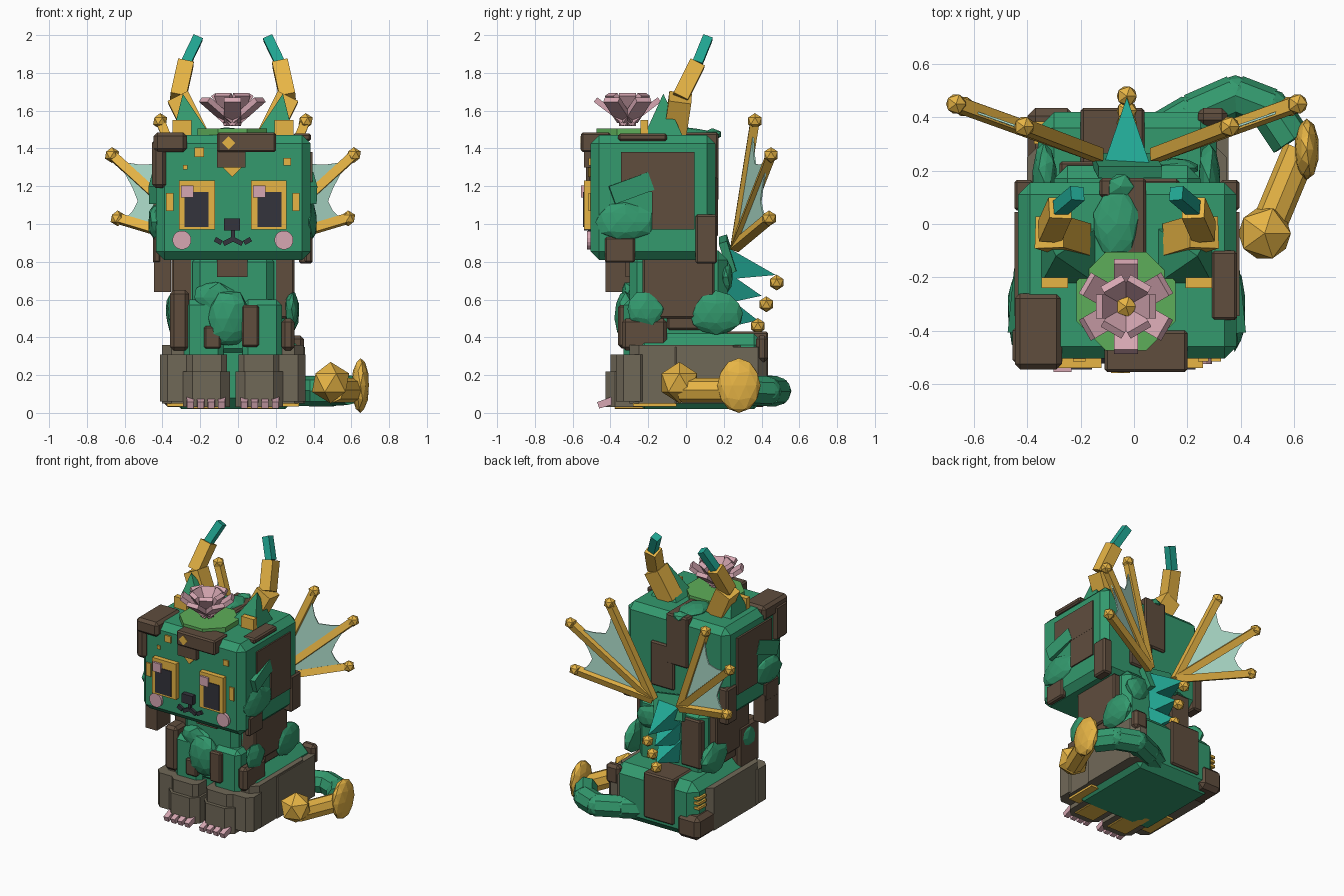
import bpy, bmesh, math, random
from mathutils import Vector, Matrix, Euler

random.seed(4)
cube = bpy.data.objects.get("Cube")
if cube:
    bpy.data.objects.remove(cube, do_unlink=True)
CX = -0.027  # symmetry plane of the creature


def material(name, r, g, b):
    m = bpy.data.materials.new(name)
    m.use_nodes = True
    m.diffuse_color = (r, g, b, 1)
    m.node_tree.nodes["Principled BSDF"].inputs["Base Color"].default_value = (r, g, b, 1)
    return m


green = material("moss green", .033, .32, .155)
brown = material("bark brown", .115, .075, .048)
gold = material("antique gold", .8, .46, .06)
teal = material("bright teal", .015, .38, .29)
membrane = material("pale membrane", .43, .74, .61)
pink = material("dusty pink", .68, .39, .45)
dark = material("charcoal", .034, .034, .045)
stone = material("warm stone", .163, .14, .097)
leaf = material("fresh leaf", .11, .42, .1)


def finish(name, bm, mat):
    bmesh.ops.recalc_face_normals(bm, faces=bm.faces)
    mesh = bpy.data.meshes.new(name)
    bm.to_mesh(mesh)
    bm.free()
    mesh.materials.append(mat)
    ob = bpy.data.objects.new(name, mesh)
    bpy.context.collection.objects.link(ob)
    return ob


def box(name, xs, ys, zs, mat, bevel=0.0, upright=False):
    """Box between ranges; chamfer every edge, or the upright ones only."""
    bm = bmesh.new()
    bmesh.ops.create_cube(bm, size=1)
    for v in bm.verts:
        v.co = [r[0] + (c + .5) * (r[1] - r[0]) for r, c in zip((xs, ys, zs), v.co)]
    if bevel:
        edges = [e for e in bm.edges if not upright or abs(e.verts[0].co.z - e.verts[1].co.z) > .001]
        bmesh.ops.bevel(bm, geom=edges, offset=bevel, segments=1, affect='EDGES')
    return finish(name, bm, mat)


def pair(name, xs, ys, zs, mat, bevel=0.0, upright=False):
    """Box and its mirror image, with x measured from the symmetry plane."""
    for side, s in (("left", 1), ("right", -1)):
        span = sorted(CX + s * x for x in xs)
        box(side + "_" + name, span, ys, zs, mat, bevel, upright)


def rod(name, a, b, r1, r2, mat, sides=4):
    a, b = Vector(a), Vector(b)
    bm = bmesh.new()
    bmesh.ops.create_cone(bm, cap_ends=True, segments=sides, radius1=r1, radius2=r2, depth=(b - a).length)
    turn = Vector((0, 0, 1)).rotation_difference(b - a).to_matrix().to_4x4()
    bm.transform(Matrix.Translation((a + b) / 2) @ turn @ Matrix.Rotation(math.pi / sides, 4, 'Z'))
    return finish(name, bm, mat)


def ball(name, centre, radii, mat, detail=1, jitter=0.0):
    bm = bmesh.new()
    bmesh.ops.create_icosphere(bm, subdivisions=detail, radius=1)
    for v in bm.verts:
        k = 1 + random.uniform(-jitter, jitter)
        v.co = [c + p * r * k for c, p, r in zip(centre, v.co, radii)]
    return finish(name, bm, mat)


def slab(name, centre, size, turn, mat):
    bm = bmesh.new()
    bmesh.ops.create_cube(bm, size=1)
    bm.transform(Matrix.Translation(centre) @ turn.to_4x4() @ Matrix.Diagonal((*size, 1)))
    return finish(name, bm, mat)


# Rump, haunches and paws
box("rump", (-.36, .31), (-.28, .42), (.02, .42), green, .06)
pair("haunch", (.12, .375), (-.3, .3), (.05, .36), stone, .05, True)
box("left_haunch_back", (.2, .355), (-.1, .43), (.05, .35), stone, .05, True)
pair("hind_foot", (.14, .385), (-.37, -.2), (.06, .31), stone, .04, True)
pair("paw", (.015, .265), (-.425, -.1), (.03, .22), stone, .05, True)
pair("ankle", (.03, .245), (-.4, -.1), (.2, .31), stone, .03, True)
pair("paw_pad", (.06, .22), (-.38, -.12), (.02, .032), gold, .005)
pair("hind_pad", (.26, .35), (-.28, -.05), (.035, .052), gold)
box("rump_bark_top", (-.2, .04), (.05, .435), (.1, .43), brown, .01)
box("rump_bark_corner", (-.4, -.22), (.22, .435), (.03, .2), brown, .03)
box("rump_bark_side", (.24, .35), (.37, .435), (.27, .41), brown, .02)
for i in range(3):
    z = .24 + i * .035
    box("rump_gold_bar", (-.375, -.3), (.3, .385), (z, z + .018), gold)
for s in (-1, 1):
    for i in range(4):
        x = CX + s * (.06 + i * .055)
        rod("claw", (x, -.39, .065), (x, -.465, .04), .029, .025, pink)

# Torso and front legs
box("torso", (-.3, .25), (-.23, .22), (.3, .86), green, .05)
box("chest", (-.24, .19), (-.3, 0), (.3, .84), green, .04)
pair("foreleg", (.05, .26), (-.33, -.12), (.25, .6), green, .03)
pair("flank_bark", (.2, .325), (-.23, .15), (.5, .82), brown, .01)
pair("flank_bark_low", (.2, .31), (-.1, .13), (.44, .6), brown, .01)
box("foreleg_bark_right", (-.36, -.26), (-.34, -.1), (.33, .65), brown, .02)
box("foreleg_bark_left", (.23, .3), (-.34, -.1), (.33, .5), brown, .02)
box("chest_bark_left", (.02, .11), (-.36, -.25), (.35, .57), brown, .01)
box("chest_bark_right", (-.18, -.09), (-.35, -.25), (.34, .46), brown, .01)
box("throat_bark", (-.11, .05), (-.32, -.2), (.72, .83), brown)
box("back_bark", (-.28, -.12), (.1, .235), (.45, .8), brown, .01)
ball("chest_leaf", (-.05, -.32, .5), (.11, .055, .15), green, 2, .1)
ball("chest_leaf_upper", (-.12, -.3, .61), (.11, .045, .085), green, 2, .12)
for s in (-1, 1):
    ball("shoulder_leaf", (CX + s * .31, -.21, .55), (.035, .1, .095), green, 2, .1)
    ball("flank_leaf", (CX + s * .31, .16, .53), (.045, .14, .11), green, 2, .1)

# Head with bark patches
box("head", (-.435, .385), (-.505, .155), (.81, 1.47), green, .045)
box("crown_bark_corner", (-.447, -.27), (-.545, -.26), (1.38, 1.485), brown, .02)
box("temple_bark", (-.455, -.38), (-.53, -.38), (1.19, 1.45), brown, .02)
box("brow_bark", (-.11, .2), (-.555, -.4), (1.38, 1.485), brown, .01)
box("brow_bark_step", (-.11, .04), (-.54, -.4), (1.3, 1.44), brown)
box("crown_bark_strip", (-.11, .045), (-.2, .17), (1.4, 1.485), brown, .01)
box("nape_bark", (-.13, .045), (.1, .172), (1.12, 1.485), brown, .01)
box("nape_bark_step", (-.02, .17), (.1, .17), (.93, 1.25), brown, .01)
box("crown_bark_left", (.29, .387), (-.36, -.1), (1.44, 1.478), brown, .01)
pair("cheek_bark_wide", (.37, .422), (-.345, .045), (1.17, 1.38), brown)
pair("cheek_bark_low", (.37, .421), (-.18, .045), (.97, 1.2), brown)
pair("jaw_bark_back", (.35, .422), (.05, .165), (.79, 1.05), brown, .01)
pair("jaw_bark_front", (.38, .422), (-.43, -.27), (.795, .93), brown, .01)
box("hanging_lock", (-.445, -.355), (-.425, -.27), (.64, .84), brown)
for s in (-1, 1):
    x = CX + s * .405
    ball("cheek_leaf", (x, -.32, 1.01), (.042, .15, .1), green, 2, .1)
    slab("temple_leaf", (x, -.29, 1.19), (.06, .22, .1), Euler((.35, 0, s * .1)).to_matrix(), green)
ball("crown_leaf", (-.065, 0, 1.48), (.085, .125, .03), green, 2, .08)
ball("crown_leaf_small", (-.05, .14, 1.475), (.06, .05, .03), green, 1, .08)

# Face
pair("eye_frame", (.095, .285), (-.54, -.49), (.97, 1.23), gold)
pair("eye", (.13, .257), (-.546, -.5), (.985, 1.17), dark)
for x in (-.268, .113):
    box("eye_glint", (x - .033, x + .033), (-.555, -.5), (1.14, 1.205), pink)
pair("eye_corner_mark", (.315, .353), (-.515, -.49), (1.07, 1.165), gold)
for x, z, w in ((-.205, 1.38, .024), (.26, 1.33, .02), (-.28, 1.3, .012)):
    box("forehead_spot", (x - w, x + w), (-.515, -.49), (z - w, z + w), gold)
diagonal = Euler((0, math.pi / 4, 0)).to_matrix()
slab("forehead_diamond", (-.03, -.51, 1.305), (.08, .02, .08), diagonal, gold)
slab("forehead_diamond_top", (-.05, -.552, 1.43), (.05, .015, .05), diagonal, gold)
box("nose", (-.075, .01), (-.54, -.49), (.965, 1.03), dark)
rod("mouth_stem", (CX, -.51, .92), (CX, -.51, .97), .014, .014, dark)
for s in (-1, 1):
    for a, b in (((0, .92), (.05, .895)), ((.06, .9), (.095, .92))):
        rod("mouth_line", (CX + s * a[0], -.51, a[1]), (CX + s * b[0], -.51, b[1]), .018, .018, dark)
    x = CX + s * .27
    rod("cheek_blush", (x, -.49, .915), (x, -.525, .915), .05, .05, pink, 16)

# Ears and horns
for s in (-1, 1):
    ear = rod("ear", (0, 0, 1.45), (0, 0, 1.69), .155, 0, green)
    for v in ear.data.vertices:
        lean = .05 * (v.co.z > 1.6)
        v.co = (CX + s * (.215 + lean + v.co.x), -.12 + v.co.y, v.co.z)
    box("ear_plate", sorted((CX + s * .22, CX + s * .32)), (-.24, -.2), (1.46, 1.55), gold)
    joints = [(.19, -.06, 1.47), (.29, -.03, 1.67), (.25, .06, 1.85), (.185, .115, 1.985)]
    points = [Vector((CX + s * x, y, z)) for x, y, z in joints]
    for name, i, r, mat in (("horn_base", 0, .085, gold), ("horn_shaft", 1, .06, gold), ("horn_tip", 2, .038, teal)):
        rod(name, points[i], points[i + 1], r, r, mat)

# Flower on the crown
rod("flower_leaf", (-.03, -.29, 1.47), (-.03, -.29, 1.505), .2, .2, leaf, 8)
for ring, count, reach, lift, length in (("outer", 6, .1, .65, .185), ("inner", 6, .07, 1.0, .19)):
    for i in range(count):
        angle = math.tau * (i + .5 * (ring == "outer")) / count
        turn = Matrix.Rotation(angle, 3, 'Z') @ Matrix.Rotation(-lift, 3, 'Y')
        centre = Vector((-.03, -.31, 1.53)) + turn @ Vector((reach + .02, 0, 0))
        slab(ring + "_petal", centre, (length, .09, .03), turn, pink)
ball("flower_heart", (-.03, -.31, 1.59), (.045, .045, .045), gold)

# Back crest
for y, z, tip_y, tip_z in ((.2, .79, .475, .73), (.2, .66, .4, .62), (.2, .53, .38, .49)):
    rod("crest_spike", (CX, y, z), (CX, tip_y, tip_z), .125, 0, teal)
for y, z in ((.48, .69), (.425, .575), (.38, .46)):
    ball("crest_bead", (CX, y, z), (.042, .042, .042), gold)
slab("nape_leaf", (CX, .22, .84), (.24, .045, .17), Euler((.3, .15, 0)).to_matrix(), green)
ball("back_leaf", (.15, .21, .72), (.09, .035, .09), green, 2, .1)

# Wings: three spars with a scalloped web
for s in (-1, 1):
    hub = Vector((CX + s * .11, .26, .88))
    tips = [Vector((CX + s * x, y, z)) for x, y, z in ((.385, .365, 1.545), (.64, .45, 1.365), (.61, .44, 1.03))]
    for tip in tips:
        rod("wing_spar", hub, tip, .034, .034, gold)
        ball("wing_bead", tip, (.042, .042, .042), gold)
    edge = [hub.lerp(tips[0], .93)]
    for a, b in zip(tips, tips[1:]):
        middle = (a + b) / 2
        edge += [hub.lerp(a.lerp(middle, .6), .8), hub.lerp(middle, .76), hub.lerp(b.lerp(middle, .5), .82), hub.lerp(b, .93)]
    bm = bmesh.new()
    centre = bm.verts.new(hub)
    rim = [bm.verts.new(p) for p in edge]
    for a, b in zip(rim, rim[1:]):
        bm.faces.new((centre, a, b))
    web = finish("wing_membrane", bm, membrane)
    web.modifiers.new("thickness", 'SOLIDIFY').thickness = .008

# Curled tail
path = [(.1, .34, .12), (.22, .41, .12), (.38, .48, .115), (.51, .43, .115), (.59, .31, .12)]
for a, b in zip(path, path[1:]):
    rod("tail_section", a, b, .08, .08, green, 8)
for joint in path[1:-1]:
    ball("tail_joint", joint, (.078, .078, .078), green, 2)
rod("tail_gold_section", (.625, .28, .12), (.5, -.02, .12), .066, .066, gold, 8)
ball("tail_knob", (.648, .28, .145), (.047, .115, .145), gold, 2)
ball("tail_end", (.49, -.035, .16), (.11, .11, .11), gold)
